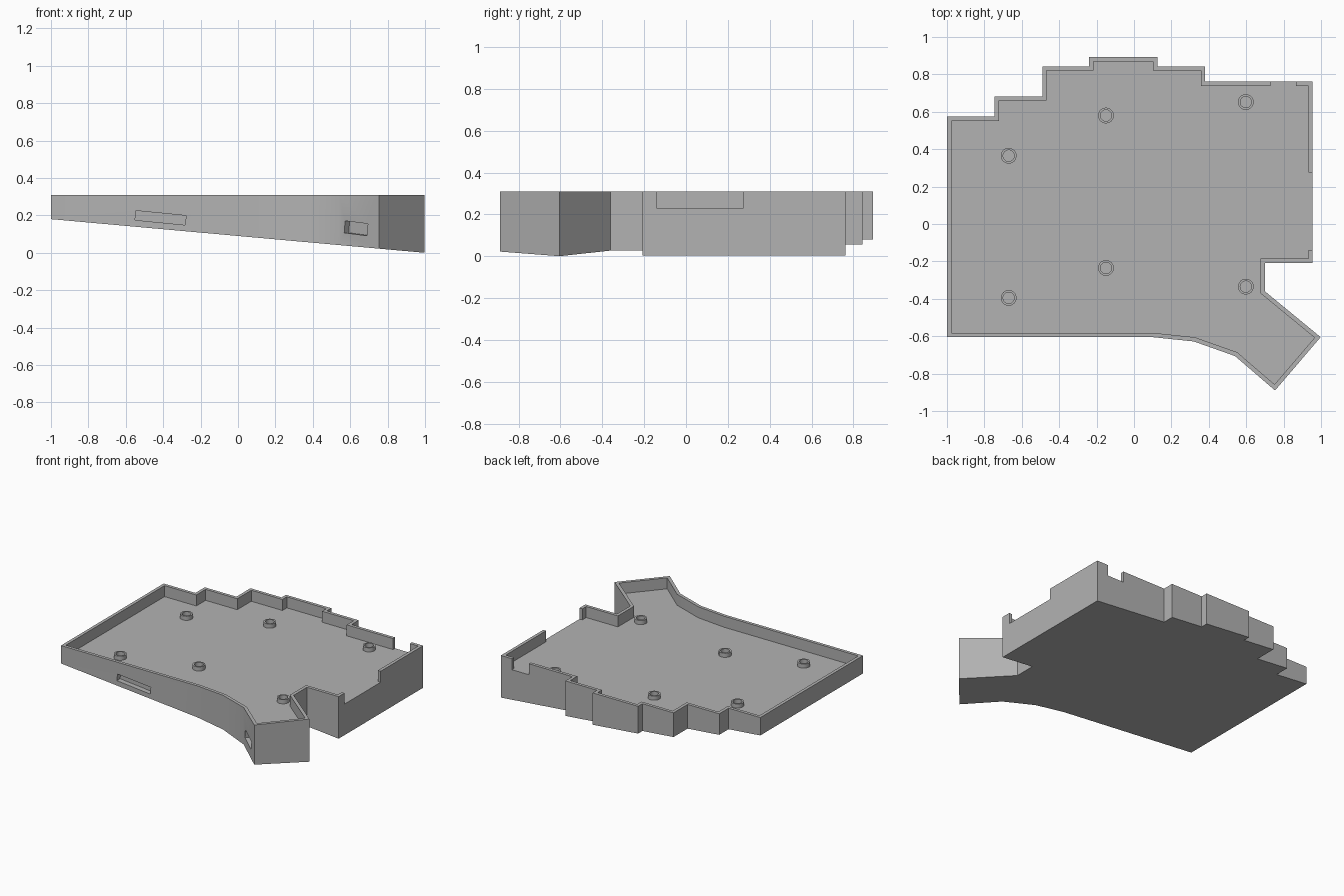
import bpy, bmesh
from math import atan2, radians
from mathutils import Vector, Matrix

cube = bpy.data.objects.get("Cube")
if cube:
    bpy.data.objects.remove(cube, do_unlink=True)

TOP, FLOOR, WALL = 0.31, 0.23, 0.023

grey = bpy.data.materials.new("plain grey")
grey.use_nodes = True
colour = (0.45, 0.45, 0.45, 1)
grey.diffuse_color = colour
grey.node_tree.nodes["Principled BSDF"].inputs["Base Color"].default_value = colour

# Stepped outline, anticlockwise from the front corner
outline = [Vector(p) for p in (
    (-1, -.605), (.1, -.605), (.32, -.628), (.54, -.706), (.754, -.89),
    (.998, -.605), (.7, -.36), (.7, -.208), (.955, -.208), (.955, .762),
    (.38, .762), (.38, .843), (.125, .843), (.125, .893), (-.24, .893),
    (-.24, .843), (-.49, .843), (-.49, .682), (-.745, .682), (-.745, .575),
    (-1, .575))]


def make_object(name, bm):
    bmesh.ops.recalc_face_normals(bm, faces=bm.faces)
    mesh = bpy.data.meshes.new(name)
    bm.to_mesh(mesh)
    bm.free()
    mesh.materials.append(grey)
    ob = bpy.data.objects.new(name, mesh)
    bpy.context.collection.objects.link(ob)
    return ob


def prism(name, points, bottom, top):
    """Upright prism whose bottom height depends on x."""
    bm = bmesh.new()
    low = [bm.verts.new((p[0], p[1], bottom(p[0]))) for p in points]
    high = [bm.verts.new((p[0], p[1], top)) for p in points]
    bm.faces.new(low)
    bm.faces.new(high)
    for i in range(len(points)):
        j = (i + 1) % len(points)
        bm.faces.new((low[i], low[j], high[j], high[i]))
    return make_object(name, bm)


def inset(points, d):
    """Mitred inward offset of an anticlockwise outline."""
    result = []
    for i, p in enumerate(points):
        a = (p - points[i - 1]).normalized()
        b = (points[(i + 1) % len(points)] - p).normalized()
        na, nb = Vector((-a.y, a.x)), Vector((-b.y, b.x))
        result.append(p + (na + nb) * d / (1 + na.dot(nb)))
    return result


def cut(target, cutter):
    cutter.hide_render = True
    mod = target.modifiers.new("cut", 'BOOLEAN')
    mod.operation, mod.solver, mod.object = 'DIFFERENCE', 'EXACT', cutter
    bpy.context.view_layer.objects.active = target
    bpy.ops.object.modifier_apply(modifier=mod.name)
    bpy.data.objects.remove(cutter, do_unlink=True)


def slot(start, end, x, z, length, height, depth=.037):
    """Tilted pocket cutter square to the wall from start to end."""
    d = end - start
    y = start.y + d.y * (x - start.x) / d.x
    bm = bmesh.new()
    bmesh.ops.create_cube(bm, size=1, matrix=(
        Matrix.Translation((x, y, z)) @ Matrix.Rotation(atan2(d.y, d.x), 4, 'Z')
        @ Matrix.Rotation(radians(5.6), 4, 'Y')
        @ Matrix.Diagonal((length, depth * 2, height, 1))))
    return make_object("slot_cutter", bm)


# Case body with a sloping underside
case = prism("case_shell", outline, lambda x: .18 - .09 * (x + 1), TOP)

# Tray cavity, with tabs that open the right and back walls
inner = inset(outline, WALL)
rx, by = inner[8].x, inner[9].y
cavity = (inner[:9]
          + [(rx, -.14), (1.1, -.14), (1.1, .275), (rx, .275)]
          + inner[9:10]
          + [(.865, by), (.865, .9), (.73, .9), (.73, by)]
          + inner[10:])
cut(case, prism("cavity_cutter", cavity, lambda x: FLOOR, TOP + .1))

# Front pockets
cut(case, slot(outline[0], outline[1], -.414, .187, .269, .05))
cut(case, slot(outline[3], outline[4], .631, .131, .161, .064))

bpy.ops.object.select_all(action='DESELECT')
case.select_set(True)
bpy.context.view_layer.objects.active = case
bpy.ops.object.shade_smooth_by_angle(angle=radians(25))


# Screw bosses: open rings standing on the floor
def boss(name, x, y, sides=32):
    bm = bmesh.new()
    rings = []
    for r, z in ((.042, FLOOR), (.042, FLOOR + .03), (.03, FLOOR + .03), (.03, FLOOR)):
        rings.append([bm.verts.new(Matrix.Rotation(radians(360 * i / sides), 3, 'Z')
                                   @ Vector((r, 0, z)) + Vector((x, y, 0)))
                      for i in range(sides)])
    for k in range(4):
        a, b = rings[k], rings[(k + 1) % 4]
        for i in range(sides):
            j = (i + 1) % sides
            bm.faces.new((a[i], a[j], b[j], b[i]))
    ob = make_object(name, bm)
    bpy.ops.object.select_all(action='DESELECT')
    ob.select_set(True)
    bpy.context.view_layer.objects.active = ob
    bpy.ops.object.shade_smooth_by_angle(angle=radians(30))


for name, x, y in (("back_right", -.67, .365), ("back_middle", -.15, .58),
                   ("back_left", .598, .652), ("front_right", -.67, -.395),
                   ("front_middle", -.15, -.235), ("front_left", .598, -.335)):
    boss("screw_boss_" + name, x, y)
